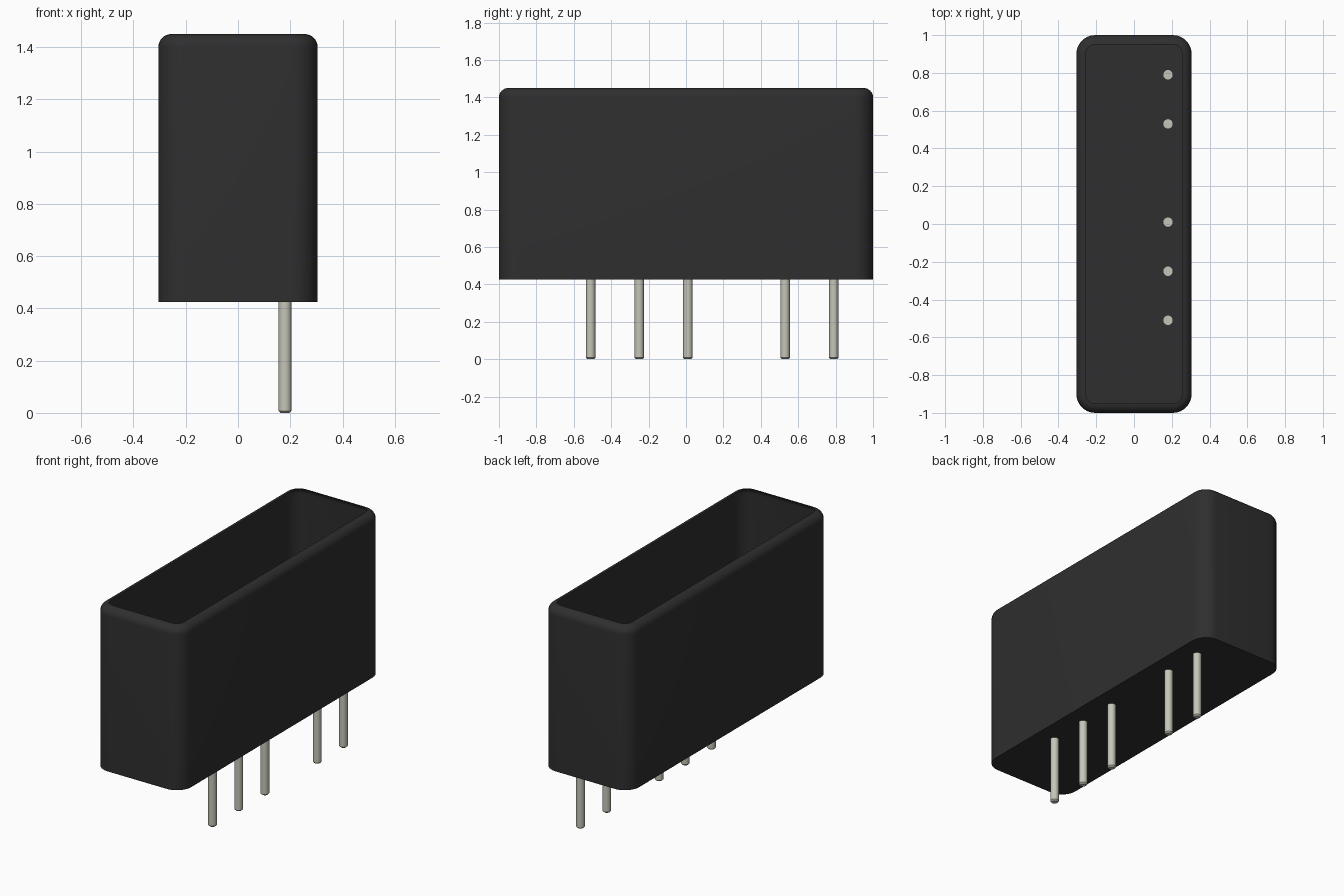
import bpy, bmesh
from math import sin, cos, pi, radians

old = bpy.data.objects.get("Cube")
if old:
    bpy.data.objects.remove(old, do_unlink=True)


def material(name, rgb):
    m = bpy.data.materials.new(name)
    m.use_nodes = True
    m.diffuse_color = (*rgb, 1)
    m.node_tree.nodes["Principled BSDF"].inputs["Base Color"].default_value = (*rgb, 1)
    return m


def loft(name, rings, mat, cap_top):
    """Skin a stack of equal-length rings from bottom to top."""
    bm = bmesh.new()
    loops = [[bm.verts.new(p) for p in ring] for ring in rings]
    n = len(loops[0])
    for low, high in zip(loops, loops[1:]):
        for i in range(n):
            j = (i + 1) % n
            bm.faces.new((low[i], low[j], high[j], high[i]))
    bm.faces.new(loops[0][::-1])
    if cap_top:
        bm.faces.new(loops[-1])
    mesh = bpy.data.meshes.new(name)
    bm.to_mesh(mesh)
    bm.free()
    mesh.materials.append(mat)
    ob = bpy.data.objects.new(name, mesh)
    bpy.context.collection.objects.link(ob)
    bpy.ops.object.select_all(action='DESELECT')
    ob.select_set(True)
    bpy.context.view_layer.objects.active = ob
    bpy.ops.object.shade_smooth_by_angle(angle=radians(35))
    return ob


def rounded_rect(hx, hy, r, z, steps=8):
    pts = []
    for q, (sx, sy) in enumerate([(1, 1), (-1, 1), (-1, -1), (1, -1)]):
        for k in range(steps + 1):
            a = (q + k / steps) * pi / 2
            pts.append((sx * (hx - r) + r * cos(a), sy * (hy - r) + r * sin(a), z))
    return pts


def circle(x, y, r, z, sides=24):
    return [(x + r * cos(2 * pi * i / sides), y + r * sin(2 * pi * i / sides), z)
            for i in range(sides)]


black = material("black plastic", (0.028, 0.028, 0.028))
tin = material("tinned metal", (0.56, 0.56, 0.48))

# Open-topped thin case with an inward-rolled rim
HX, HY, CORNER, ROLL = 0.305, 1.0, 0.1, 0.05
BASE, TOP = 0.425, 1.45
rings = [rounded_rect(HX, HY, CORNER, BASE)]
for k in range(9):
    a = k / 8 * pi / 2
    inset = ROLL * (1 - cos(a))
    rings.append(rounded_rect(HX - inset, HY - inset, CORNER - inset,
                              TOP - ROLL + ROLL * sin(a)))
loft("case", rings, black, False)

# Row of contact pins along one side, with small chamfered tips
R, CH = 0.025, 0.008
for i, y in enumerate([-0.51, -0.25, 0.01, 0.53, 0.79]):
    loft(f"pin_{i + 1}", [circle(0.18, y, R - CH, 0), circle(0.18, y, R, CH),
                          circle(0.18, y, R, BASE + 0.005)], tin, True)
